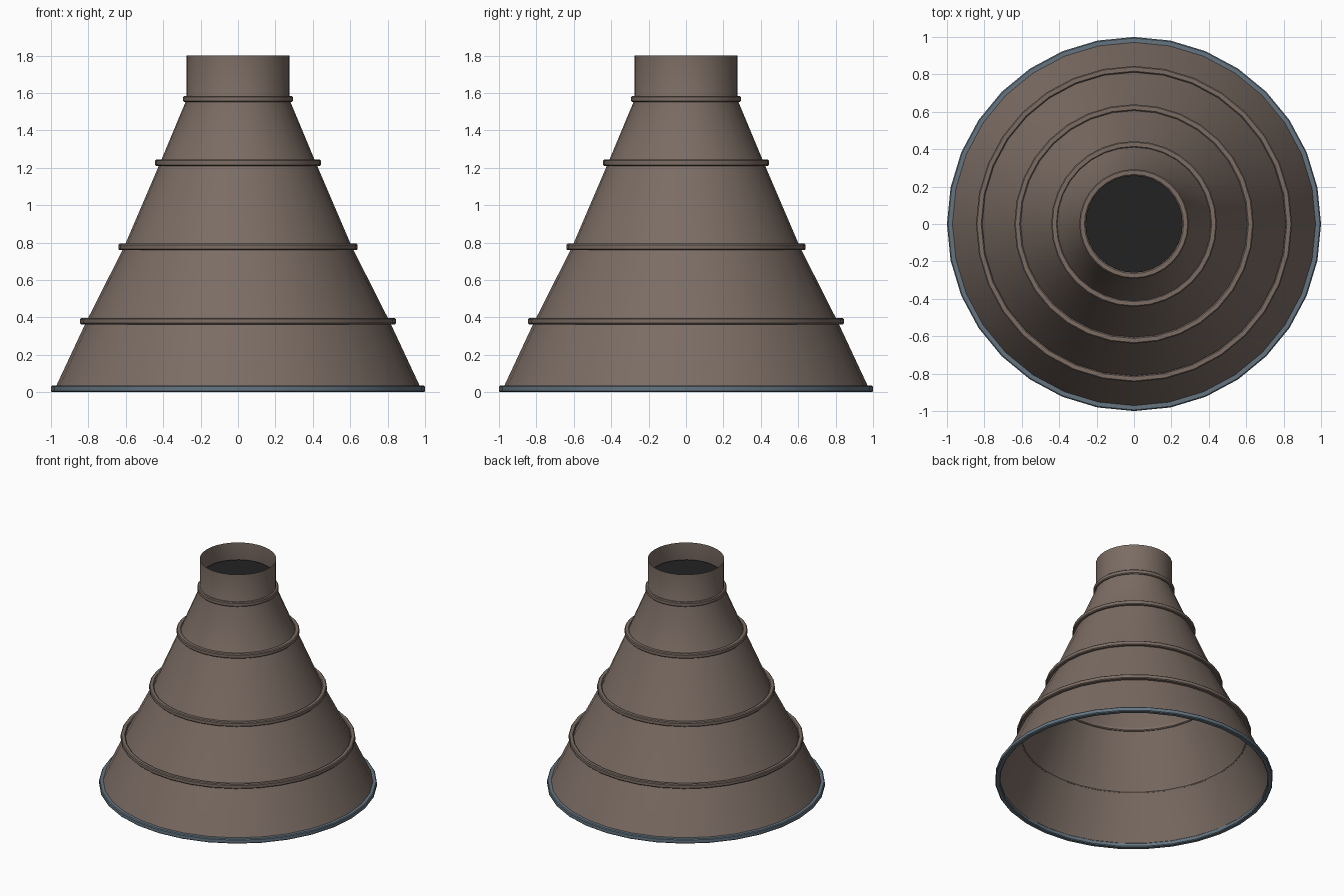
import bpy
import math

cube = bpy.data.objects.get("Cube")
if cube:
    bpy.data.objects.remove(cube, do_unlink=True)

SIDES = 32


def material(name, rgb):
    mat = bpy.data.materials.new(name)
    mat.use_nodes = True
    mat.diffuse_color = (*rgb, 1)
    bsdf = next(n for n in mat.node_tree.nodes if n.type == 'BSDF_PRINCIPLED')
    bsdf.inputs["Base Color"].default_value = (*rgb, 1)
    return mat


brown = material("warm brown metal", (0.2, 0.152, 0.127))
steel = material("blue grey steel", (0.13, 0.178, 0.22))
black = material("throat black", (0.016, 0.016, 0.016))


def lathe(name, profile, mat, closed=False):
    """Spin a (radius, height) profile around z."""
    count = len(profile)
    verts, faces = [], []
    for i in range(SIDES):
        a = math.tau * i / SIDES
        verts += [(r * math.cos(a), r * math.sin(a), z) for r, z in profile]
    for i in range(SIDES):
        a, b = i * count, (i + 1) % SIDES * count
        for j in range(count if closed else count - 1):
            k = (j + 1) % count
            faces.append((a + j, b + j, b + k, a + k))
    mesh = bpy.data.meshes.new(name)
    mesh.from_pydata(verts, [], faces)
    mesh.materials.append(mat)
    obj = bpy.data.objects.new(name, mesh)
    bpy.context.collection.objects.link(obj)
    bpy.ops.object.select_all(action='DESELECT')
    obj.select_set(True)
    bpy.context.view_layer.objects.active = obj
    bpy.ops.object.shade_smooth_by_angle(angle=math.radians(35))
    return obj


def hoop(name, outer, z, mat, size=0.034, cut=0.006):
    """Square-section hoop with slightly clipped corners."""
    inner, low, high = outer - size, z - size / 2, z + size / 2
    lathe(name, [(inner + cut, low), (outer - cut, low),
                 (outer, low + cut), (outer, high - cut),
                 (outer - cut, high), (inner + cut, high),
                 (inner, high - cut), (inner, low + cut)], mat, closed=True)


# Thin open bell with a straight neck
lathe("bell_wall", [(0.983, 0.01), (0.81, 0.38), (0.61, 0.775),
                    (0.417, 1.225), (0.275, 1.565), (0.275, 1.8)], brown)

# Reinforcing hoops and the exit rim
for number, (outer, z) in enumerate([(0.845, 0.38), (0.64, 0.777),
                                     (0.443, 1.227), (0.293, 1.568)], 1):
    hoop(f"stiffening_hoop_{number}", outer, z, brown)
hoop("exit_rim", 1.0, 0.018, steel, size=0.036)

# Dark plate inside the neck
bpy.ops.mesh.primitive_circle_add(vertices=SIDES, radius=0.26,
                                  fill_type='NGON', location=(0, 0, 1.67))
plate = bpy.context.object
plate.name = "throat_plate"
plate.data.materials.append(black)
